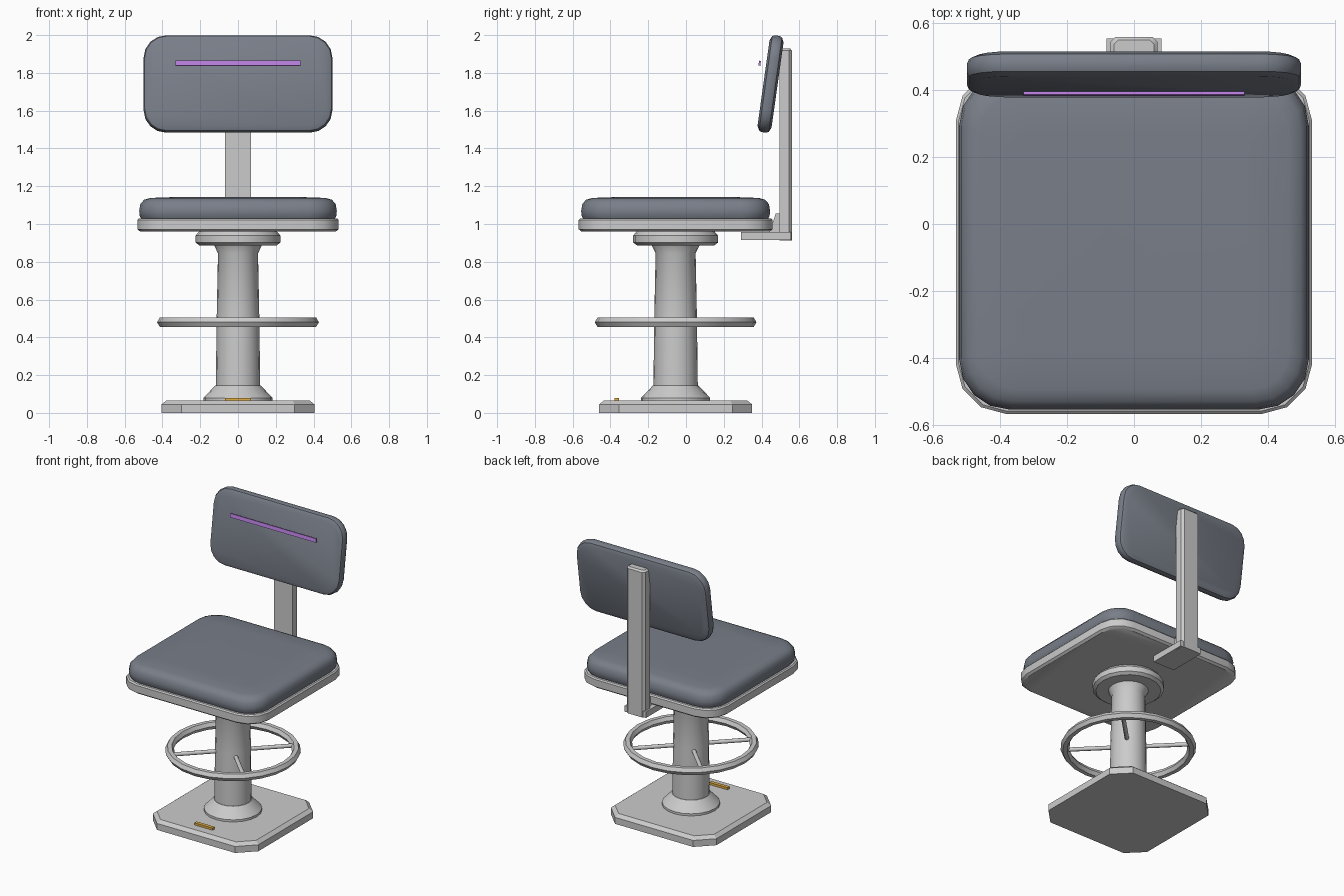
import bpy, bmesh, math
from mathutils import Vector

if "Cube" in bpy.data.objects:
    bpy.data.objects.remove(bpy.data.objects["Cube"])

CY = -0.055   # pedestal axis in y
TILT = math.radians(82)


def material(name, rgb):
    m = bpy.data.materials.new(name)
    m.diffuse_color = (*rgb, 1)
    m.use_nodes = True
    m.node_tree.nodes["Principled BSDF"].inputs["Base Color"].default_value = m.diffuse_color
    return m


slate = material("slate_padding", (0.19, 0.21, 0.25))
purple = material("purple_trim", (0.5, 0.22, 0.75))
amber = material("amber_marker", (0.75, 0.42, 0.06))


def finish(name, bm, loc=(0, 0, 0), rot=(0, 0, 0), mat=None, angle=35):
    bmesh.ops.recalc_face_normals(bm, faces=bm.faces)
    me = bpy.data.meshes.new(name)
    bm.to_mesh(me)
    bm.free()
    ob = bpy.data.objects.new(name, me)
    bpy.context.collection.objects.link(ob)
    ob.location, ob.rotation_euler = loc, rot
    if mat:
        me.materials.append(mat)
    bpy.ops.object.select_all(action='DESELECT')
    ob.select_set(True)
    bpy.context.view_layer.objects.active = ob
    bpy.ops.object.shade_smooth_by_angle(angle=math.radians(angle))
    return ob


def loft(name, rings, **kw):
    """Skin a stack of equal-length point rings and cap both ends."""
    bm = bmesh.new()
    vs = [[bm.verts.new(p) for p in ring] for ring in rings]
    n = len(vs[0])
    for a, b in zip(vs, vs[1:]):
        for i in range(n):
            j = (i + 1) % n
            bm.faces.new((a[i], a[j], b[j], b[i]))
    bm.faces.new(vs[0][::-1])
    bm.faces.new(vs[-1])
    return finish(name, bm, **kw)


def slab(name, w, d, r, seg, layers, **kw):
    """Rounded rectangle stacked through (inset, z) layers."""
    rings = []
    for inset, z in layers:
        rr = max(r - inset * 0.6, 0.01)
        ring = []
        for k, (sx, sy) in enumerate(((1, 1), (-1, 1), (-1, -1), (1, -1))):
            cx, cy = sx * (w / 2 - inset - rr), sy * (d / 2 - inset - rr)
            for s in range(seg + 1):
                a = math.pi / 2 * (k + s / seg)
                ring.append((cx + rr * math.cos(a), cy + rr * math.sin(a), z))
        rings.append(ring)
    return loft(name, rings, **kw)


def lathe(name, profile, n=20, **kw):
    rings = [[(r * math.cos(2 * math.pi * i / n), r * math.sin(2 * math.pi * i / n), z)
              for i in range(n)] for r, z in profile]
    return loft(name, rings, loc=(0, CY, 0), **kw)


def box(name, lo, hi, rot=(0, 0, 0), mat=None):
    lo, hi = Vector(lo), Vector(hi)
    bm = bmesh.new()
    bmesh.ops.create_cube(bm, size=1)
    bmesh.ops.scale(bm, vec=hi - lo, verts=bm.verts)
    return finish(name, bm, loc=(lo + hi) / 2, rot=rot, mat=mat)


# Base plate with cut corners, and its marker
slab("base_plate", 0.81, 0.81, 0.105, 1, [(0, 0), (0, 0.045), (0.025, 0.065)],
     loc=(0, CY, 0), angle=15)
box("base_marker", (-0.07, -0.379, 0.06), (0.07, -0.355, 0.08), mat=amber)

# Pedestal
lathe("column_foot", [(0.183, 0.06), (0.183, 0.08), (0.12, 0.145), (0.11, 0.146)])
lathe("column", [(0.118, 0.1), (0.113, 0.5), (0.106, 0.845), (0.128, 0.89)])
lathe("swivel_flange", [(0.205, 0.887), (0.225, 0.902), (0.225, 0.938), (0.205, 0.962)])

# Foot ring and diagonal spokes
bm = bmesh.new()
N, M, R, t = 24, 6, 0.4, 0.028
grid = [[bm.verts.new(((R + t * math.cos(b)) * math.cos(a), (R + t * math.cos(b)) * math.sin(a),
                       t * math.sin(b)))
         for b in (2 * math.pi * j / M for j in range(M))]
        for a in (2 * math.pi * i / N for i in range(N))]
for i in range(N):
    for j in range(M):
        i2, j2 = (i + 1) % N, (j + 1) % M
        bm.faces.new((grid[i][j], grid[i2][j], grid[i2][j2], grid[i][j2]))
finish("foot_ring", bm, loc=(0, CY, 0.48))
for k in range(4):
    a = math.pi / 4 + k * math.pi / 2
    bm = bmesh.new()
    bmesh.ops.create_cone(bm, cap_ends=True, segments=8, radius1=0.014, radius2=0.014, depth=0.31)
    finish(f"foot_ring_spoke_{k + 1}", bm, rot=(0, math.pi / 2, a),
           loc=(0.245 * math.cos(a), CY + 0.245 * math.sin(a), 0.48), angle=50)

# Seat
slab("seat_pan", 1.066, 1.026, 0.15, 3,
     [(0.015, 0.96), (0, 0.972), (0, 1.022), (0.008, 1.03)], loc=(0, CY, 0))
slab("seat_cushion", 1.046, 1.0, 0.15, 4,
     [(0.012, 1.025), (0.002, 1.045), (0, 1.07), (0.006, 1.105), (0.025, 1.128),
      (0.06, 1.138), (0.17, 1.142)], loc=(0, CY, 0), mat=slate, angle=40)

# Back support: bracket, gusset, post with chamfered rear edges
box("back_bracket", (-0.082, 0.29, 0.915), (0.082, 0.555, 0.957))
loft("bracket_gusset", [[(x, 0.44, 0.95), (x, 0.5, 0.95), (x, 0.5, 1.055), (x, 0.475, 1.055)]
                        for x in (-0.05, 0.05)])
plan = [(-0.07, 0.495), (0.07, 0.495), (0.07, 0.545), (0.055, 0.56), (-0.055, 0.56), (-0.07, 0.545)]
loft("back_post", [[(x, y, 0.913) for x, y in plan], [(x, y, 1.918) for x, y in plan],
                   [(x * 0.86, 0.495 + (y - 0.495) * 0.85, 1.93) for x, y in plan]])

# Tilted backrest and its trim strip
slab("backrest", 1.0, 0.517, 0.12, 4,
     [(0.03, -0.0375), (0.006, -0.026), (0, -0.012), (0, 0.012), (0.006, 0.026), (0.03, 0.0375)],
     loc=(0, 0.4475, 1.741), rot=(TILT, 0, 0), mat=slate)
box("backrest_trim", (-0.33, 0.385, 1.838), (0.33, 0.395, 1.864),
    rot=(TILT - math.pi / 2, 0, 0), mat=purple)
